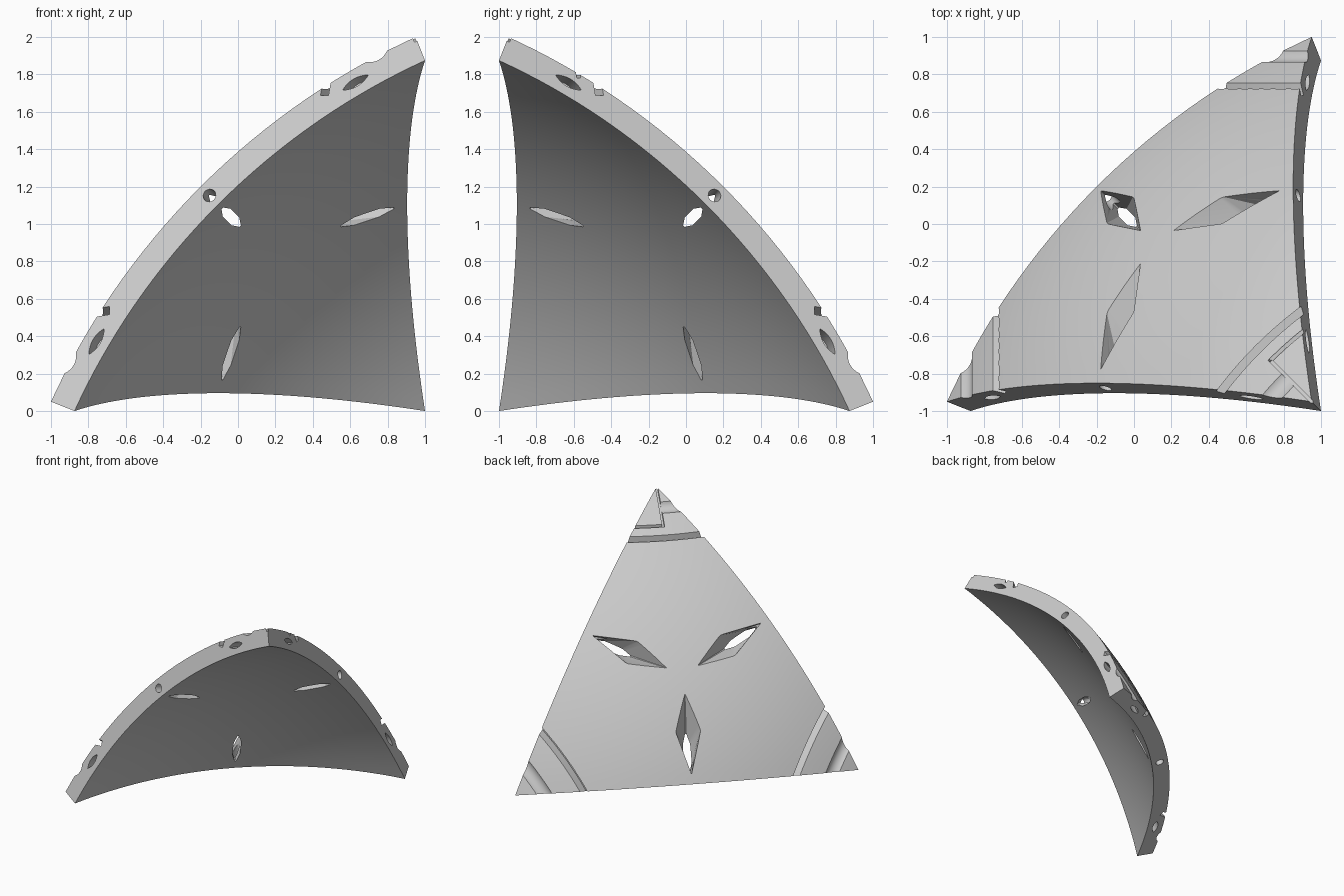
import bpy, bmesh, math
from mathutils import Vector

if "Cube" in bpy.data.objects:
    bpy.data.objects.remove(bpy.data.objects["Cube"])

K = 1.229                  # offset of the ball centre from the corner planes
R_IN, R_OUT = 3.557, 3.701
R_MID = (R_IN + R_OUT) / 2
STEPS = 32
cutters = []


def world(p):
    # ball-centred axes to scene axes
    return Vector((1 + K - p[0], p[1] - K - 1, p[2] - K))


def turn(p, i):
    # threefold symmetry: cycle the axes
    p = tuple(p)
    return Vector(p[-i:] + p[:-i]) if i else Vector(p)


def finish(bm, name):
    bmesh.ops.recalc_face_normals(bm, faces=bm.faces)
    mesh = bpy.data.meshes.new(name)
    bm.to_mesh(mesh)
    bm.free()
    obj = bpy.data.objects.new(name, mesh)
    bpy.context.scene.collection.objects.link(obj)
    return obj


def add_cutter(bm, name):
    obj = finish(bm, name)
    obj.hide_render = True
    cutters.append(obj)


def loft_cutter(name, loops, i):
    # closed loops joined into a capped solid
    bm = bmesh.new()
    rows = [[bm.verts.new(world(turn(p, i))) for p in loop] for loop in loops]
    n = len(rows[0])
    for r, s in zip(rows, rows[1:]):
        for j in range(n):
            k = (j + 1) % n
            bm.faces.new((r[j], r[k], s[k], s[j]))
    bm.faces.new(rows[0])
    bm.faces.new(rows[-1])
    add_cutter(bm, name)


def ring_cutter(name, profile, start, end, i):
    # radius/height profile swept round a corner axis
    loops = []
    for s in range(STEPS + 1):
        t = math.radians(start + (end - start) * s / STEPS)
        loops.append([Vector((r * math.cos(t), r * math.sin(t), h)) for r, h in profile])
    loft_cutter(name, loops, i)


def prism_cutter(name, points, start, end, i):
    loft_cutter(name, [[p + start for p in points], [p + end for p in points]], i)


# Curved triangular shell: grid on the ball, inner and outer skins, three walls
d = Vector((K, K, K + 1.874)).normalized()
corners = [turn(d, i) for i in range(3)]
bm = bmesh.new()
skins = []
for radius in (R_IN, R_OUT):
    grid = {}
    for a in range(STEPS + 1):
        for b in range(STEPS + 1 - a):
            w = (a, b, STEPS - a - b)
            p = sum((c * f for c, f in zip(corners, w)), Vector())
            grid[a, b] = bm.verts.new(world(p.normalized() * radius))
    for a in range(STEPS):
        for b in range(STEPS - a):
            bm.faces.new((grid[a, b], grid[a + 1, b], grid[a, b + 1]))
            if a + b < STEPS - 1:
                bm.faces.new((grid[a + 1, b], grid[a + 1, b + 1], grid[a, b + 1]))
    skins.append(grid)
inner, outer = skins
for j in range(STEPS):
    for p, q in (((j, 0), (j + 1, 0)), ((0, j), (0, j + 1)),
                 ((j, STEPS - j), (j + 1, STEPS - j - 1))):
        bm.faces.new((inner[p], inner[q], outer[q], outer[p]))
shell = finish(bm, "curved_triangle_shell")

# Wall frame: middle direction, inward normal and tangent of one edge
mid = (corners[0] + corners[1]).normalized()
tangent = Vector((1, 0, -1)).normalized()
normal = tangent.cross(mid)
if normal.y < 0:
    normal = -normal

slot = [(2.19, 2.916), (2.232, 2.916), (2.232, 3.3), (2.19, 3.3)]
dip = [(2.009 + .075 * math.cos(math.tau * j / 32),
        3.169 + .075 * math.sin(math.tau * j / 32)) for j in range(32)]
lens = [(x / 8, 1 - (x / 8) ** 2) for x in range(-8, 9)]
lens += [(x, -y) for x, y in lens[-2:0:-1]]

for i in range(3):
    # Corner grooves: square slot and rounded dip, the first dip only half way
    ring_cutter("corner_slot_cutter", slot, 15, 75, i)
    ring_cutter("corner_dip_cutter", dip, 15, 75 if i else 45, i)

    # Tapered diamond opening, wide outside and a thin slit inside
    top, low = Vector((2.199, 1.996, 2.199)), Vector((2.403, 1.451, 2.403))
    side = Vector((2.303, 1.756, 2.303)).normalized() * R_OUT
    slit = [Vector((2.248, 1.569, 2.248)), Vector((2.307, 1.392, 2.307))]
    centre = (slit[0] + slit[1]) / 2
    points = [top + .15 * (top - slit[0]), low + .15 * (low - slit[1])]
    for s in (-1, 1):
        edge = side + tangent * s * .095
        points.append(edge + .15 * (edge - centre))
        points += [p * .99 + tangent * s * .007 for p in slit]
    bm = bmesh.new()
    for p in points:
        bm.verts.new(world(turn(p, i)))
    bmesh.ops.convex_hull(bm, input=bm.verts)
    add_cutter(bm, "diamond_cutter")

    # Round hole from the wall into the diamond opening
    circle = [mid * (R_MID + .035 * math.cos(math.tau * j / 24))
              + tangent * .035 * math.sin(math.tau * j / 24) for j in range(24)]
    prism_cutter("pin_hole_cutter", circle, normal * -.06, normal * .25, i)

    # Lens-shaped sockets near both ends of the wall
    for s in (-1, 1):
        t = math.radians(15.65) * s
        up = mid * math.cos(t) + tangent * math.sin(t)
        along = tangent * math.cos(t) - mid * math.sin(t)
        outline = [up * (R_MID + .023 * y) + along * .08 * x for x, y in lens]
        prism_cutter("lens_socket_cutter", outline, normal * -.05, normal * .1, i)

# Thin angled marker line on the first corner
ring_cutter("marker_arc_cutter", [(2.11, 3.01), (2.13, 3.01), (2.13, 3.2), (2.11, 3.2)],
            45, 75, 0)
angles = [math.asin((1.75 + .38 * j / 12) / R_OUT) for j in range(13)]
strip = [(3.677, t) for t in angles] + [(3.8, t) for t in reversed(angles)]
across = Vector((1, -1, 0)).normalized()
out = Vector((1, 1, 0)).normalized()
line = [out * r * math.sin(t) + Vector((0, 0, r * math.cos(t))) for r, t in strip]
prism_cutter("marker_line_cutter", line, across * -.009, across * .009, 0)

# Cut everything, then drop the cutters
for c in cutters:
    mod = shell.modifiers.new(c.name, "BOOLEAN")
    mod.operation, mod.solver, mod.object = "DIFFERENCE", "EXACT", c
graph = bpy.context.evaluated_depsgraph_get()
graph.update()
cut_mesh = bpy.data.meshes.new_from_object(shell.evaluated_get(graph))
shell.modifiers.clear()
shell.data = cut_mesh
for c in cutters:
    bpy.data.objects.remove(c)

# One plain grey
grey = bpy.data.materials.new("light_grey")
grey.use_nodes = True
colour = (.6, .6, .6, 1)
grey.diffuse_color = colour
grey.node_tree.nodes["Principled BSDF"].inputs["Base Color"].default_value = colour
shell.data.materials.clear()
shell.data.materials.append(grey)
for f in shell.data.polygons:
    f.material_index = 0

bpy.ops.object.select_all(action="DESELECT")
shell.select_set(True)
bpy.context.view_layer.objects.active = shell
bpy.ops.object.shade_smooth_by_angle(angle=math.radians(25))
